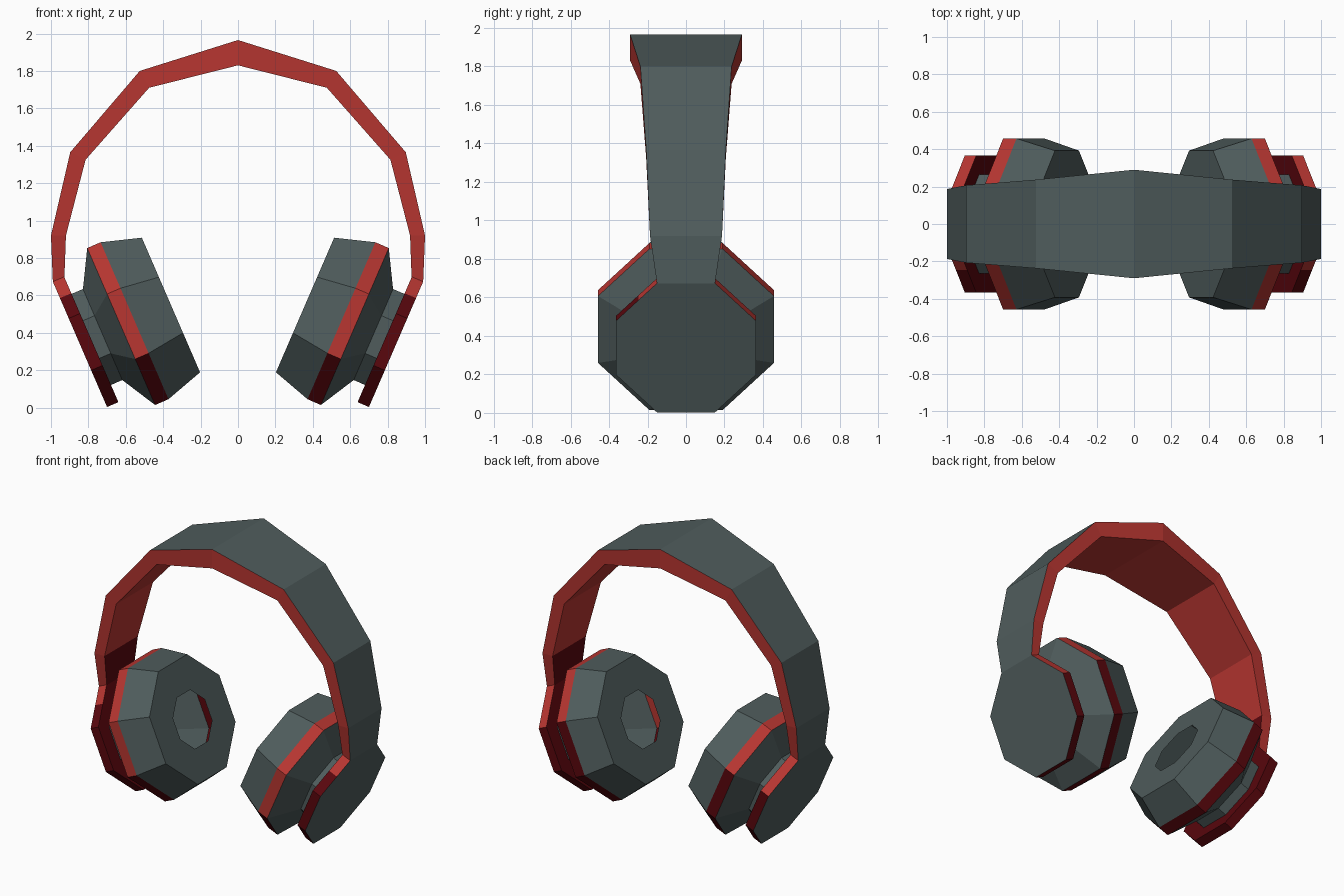
import bpy, bmesh, math
from mathutils import Vector

if "Cube" in bpy.data.objects:
    bpy.data.objects.remove(bpy.data.objects["Cube"], do_unlink=True)


def material(name, rgb):
    m = bpy.data.materials.new(name)
    m.use_nodes = True
    m.diffuse_color = (*rgb, 1)
    bsdf = m.node_tree.nodes["Principled BSDF"]
    bsdf.inputs["Base Color"].default_value = (*rgb, 1)
    bsdf.inputs["Roughness"].default_value = 0.8
    return m


GREY, RED, DARK = 0, 1, 2
MATERIALS = [material("slate grey", (0.079, 0.108, 0.108)),
             material("brick red", (0.48, 0.037, 0.031)),
             material("dark maroon", (0.1, 0.002, 0.004))]


def finish(name, bm):
    bmesh.ops.recalc_face_normals(bm, faces=bm.faces)
    mesh = bpy.data.meshes.new(name)
    bm.to_mesh(mesh)
    bm.free()
    for m in MATERIALS:
        mesh.materials.append(m)
    obj = bpy.data.objects.new(name, mesh)
    bpy.context.collection.objects.link(obj)
    return obj


def bridge(bm, a, b, colours):
    """Join two equal loops with quads, cycling through the colours."""
    n = len(a)
    faces = []
    for i in range(n):
        j = (i + 1) % n
        f = bm.faces.new((a[i], a[j], b[j], b[i]))
        f.material_index = colours[i % len(colours)]
        faces.append(f)
    return faces


# Headband: outer x, outer z, inner x, inner z, half width
half = [(0.99, 0.673, 0.928, 0.698, 0.151),
        (1.0, 0.92, 0.92, 0.92, 0.187),
        (0.897, 1.365, 0.815, 1.325, 0.207),
        (0.525, 1.80, 0.475, 1.71, 0.237),
        (0, 1.965, 0, 1.83, 0.29)]
stations = half + [(-ox, oz, -ix, iz, w) for ox, oz, ix, iz, w in half[-2::-1]]
bm = bmesh.new()
loops = []
for ox, oz, ix, iz, w in stations:
    corners = [(ox, -w, oz), (ox, w, oz), (ix, w, iz), (ix, -w, iz)]
    loops.append([bm.verts.new(c) for c in corners])
last = len(loops) - 2
for k, (a, b) in enumerate(zip(loops, loops[1:])):
    lining = DARK if k in (0, last) else RED
    bridge(bm, a, b, [GREY, RED, lining, RED])
finish("headband", bm)

# Rim colours by side: upper back, back, lower back, bottom,
# lower front, front, upper front, top
PLATE_RIM = [RED, DARK, DARK, DARK, DARK, DARK, RED, RED]
RING_RIM = [RED, DARK, DARK, DARK, DARK, RED, RED, RED]
UPPER_FRONT = 6

# Ear cups: hollow octagonal shells, given as depth, apothem, colours of next band
profile = [(0, 0.365, PLATE_RIM), (0.066, 0.365, [DARK]), (0.066, 0.265, [GREY]),
           (0.132, 0.265, [GREY]), (0.24, 0.457, RING_RIM), (0.318, 0.457, [GREY]),
           (0.53, 0.392, [GREY]), (0.53, 0.178, [GREY])]
SIDES = 8


def ear_cup(name, side):
    centre = Vector((0.845 * side, 0, 0.338))
    up = Vector((0.397 * side, 0, 0.918))
    inward = Vector((-0.918 * side, 0, 0.397))
    across = Vector((0, 1, 0))
    bm = bmesh.new()
    rings = []
    for depth, apothem, _ in profile:
        r = apothem / math.cos(math.pi / SIDES)
        angles = [(i + 0.5) * math.tau / SIDES for i in range(SIDES)]
        rings.append([bm.verts.new(centre + inward * depth
                                   + up * r * math.cos(t) + across * r * math.sin(t))
                      for t in angles])
    bm.faces.new(rings[0]).material_index = GREY
    bands = [bridge(bm, a, b, colours)
             for a, b, (_, _, colours) in zip(rings, rings[1:], profile)]

    # Two-tone upper front side of the outer plate
    face = bands[0][UPPER_FRONT]
    cut = bmesh.ops.bisect_plane(bm, geom=[face, *face.edges, *face.verts],
                                 plane_co=(0, -0.247, 0), plane_no=(0, 1, 0))
    for f in cut["geom"]:
        if isinstance(f, bmesh.types.BMFace) and f.calc_center_median().y < -0.247:
            f.material_index = DARK
    finish(name, bm)


ear_cup("left_ear_cup", 1)
ear_cup("right_ear_cup", -1)
